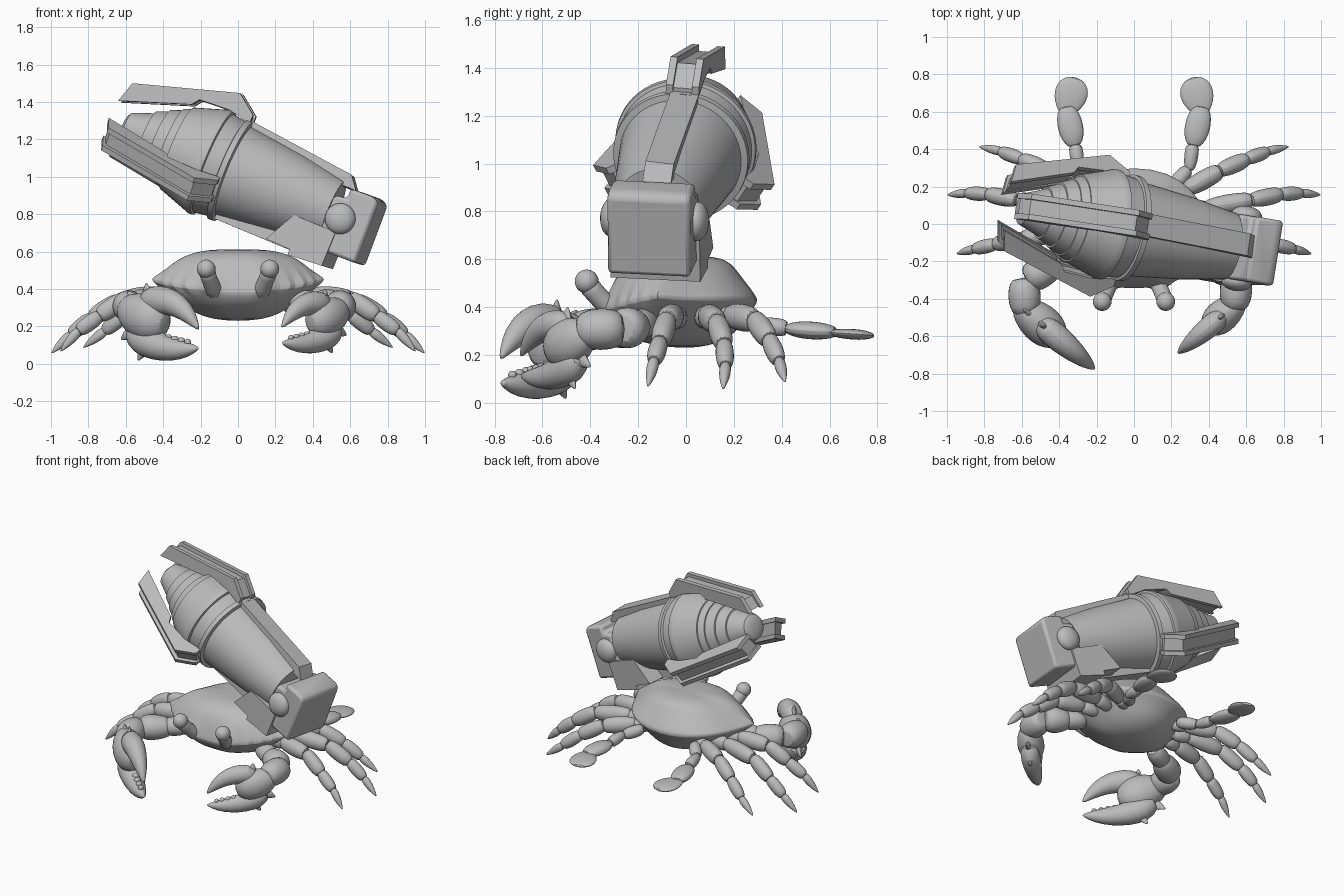
import bpy, bmesh
from math import sin, cos, pi, radians
from mathutils import Vector, Matrix

if "Cube" in bpy.data.objects:
    bpy.data.objects.remove(bpy.data.objects["Cube"])

grey = bpy.data.materials.new("plain_grey")
grey.use_nodes = True
grey.diffuse_color = (0.5, 0.5, 0.5, 1)
grey.node_tree.nodes["Principled BSDF"].inputs["Base Color"].default_value = (0.5, 0.5, 0.5, 1)
parts = []


def finish(name, bm, matrix=None, subsurf=0, bevel=0):
    """Turn a bmesh into a named object."""
    bmesh.ops.recalc_face_normals(bm, faces=bm.faces)
    mesh = bpy.data.meshes.new(name)
    bm.to_mesh(mesh)
    bm.free()
    mesh.materials.append(grey)
    ob = bpy.data.objects.new(name, mesh)
    bpy.context.collection.objects.link(ob)
    if matrix:
        ob.matrix_world = matrix
    if subsurf:
        mod = ob.modifiers.new("Smooth", 'SUBSURF')
        mod.levels = mod.render_levels = subsurf
    if bevel:
        mod = ob.modifiers.new("Bevel", 'BEVEL')
        mod.width, mod.segments = bevel, 2
    parts.append(ob)


def bridge(bm, rings):
    """Skin a list of equal rings and cap both ends."""
    n = len(rings[0])
    for a, b in zip(rings, rings[1:]):
        for i in range(n):
            bm.faces.new((a[i], a[(i + 1) % n], b[(i + 1) % n], b[i]))
    bm.faces.new(rings[0])
    bm.faces.new(rings[-1])


def sweep(name, path, side=1.0, up=1.0, n=12):
    """Round tube through (point, radius) pairs."""
    bm = bmesh.new()
    pts = [Vector(p) for p, r in path]
    rings = []
    for i, (p, r) in enumerate(path):
        t = (pts[min(i + 1, len(pts) - 1)] - pts[max(i - 1, 0)]).normalized()
        s = t.cross(Vector((0, 0, 1))).normalized()
        u = s.cross(t)
        rings.append([bm.verts.new(pts[i] + s * (r * side * cos(a)) + u * (r * up * sin(a)))
                      for a in (2 * pi * k / n for k in range(n))])
    bridge(bm, rings)
    finish(name, bm, subsurf=1)


def segment(name, a, b, shape, overlap=0, **kw):
    """One limb segment: radii spread evenly from a to b, starting a little before a."""
    a, b = Vector(a), Vector(b)
    a = a - (b - a) * overlap
    m = len(shape) - 1
    sweep(name, [(a.lerp(b, i / m), r) for i, r in enumerate(shape)], **kw)


def ball(name, loc, r, scale=(1, 1, 1), matrix=None):
    bm = bmesh.new()
    bmesh.ops.create_uvsphere(bm, u_segments=24, v_segments=14, radius=r)
    bmesh.ops.scale(bm, vec=scale, verts=bm.verts)
    bmesh.ops.translate(bm, vec=loc, verts=bm.verts)
    finish(name, bm, matrix)


def extrude(name, profile, y0, y1, matrix, bevel=0):
    """Flat plate: profile in local x and z, thickness in local y."""
    bm = bmesh.new()
    bridge(bm, [[bm.verts.new((x, y, z)) for x, z in profile] for y in (y0, y1)])
    finish(name, bm, matrix, bevel=bevel)


# Shell: toothed rim outline that fades to a smooth one above and below
half = [(.08, -.335), (.13, -.365), (.2, -.335), (.22, -.30), (.3, -.29), (.3, -.25),
        (.37, -.245), (.37, -.205), (.42, -.195), (.42, -.155), (.49, -.135), (.435, -.05),
        (.39, .07), (.32, .19), (.19, .285)]
toothed = [(0, -.35)] + half + [(0, .315)] + [(-x, y) for x, y in reversed(half)]
smooth = [Vector(p) for p in toothed]
for step in range(3):
    smooth = [(smooth[i - 1] + smooth[i] * 2 + smooth[(i + 1) % len(smooth)]) / 4 for i in range(len(smooth))]
bm = bmesh.new()
rings = []
for sx, sy, z in [(.05, .05, .23), (.3, .35, .237), (.5, .65, .265), (.7, .9, .32), (.84, .98, .365)]:
    rings.append([bm.verts.new((x * sx, y * sy, z)) for x, y in smooth])
for s in (1, .98, .94, .87, .78, .65, .45, .25, .05):
    ring = []
    for p, q in zip(toothed, smooth):
        x, y = q.lerp(Vector(p), max(0, (s - .85) / .15))
        rim = .38 + .065 * (abs(x) / .46) ** 2 + .04 * max(0, y / .31)
        power = 3 + 3 * abs(y) / Vector((x, y)).length
        ring.append(bm.verts.new((x * s, y * s, rim + (.612 - rim) * (1 - s ** power))))
    rings.append(ring)
bridge(bm, rings)
finish("shell", bm, subsurf=1)

# Walking legs: joint positions on the +x side
legs = {
    "front_leg": [(.3, -.03, .35), (.41, -.05, .365), (.61, -.08, .345), (.75, -.11, .25), (.86, -.135, .17), (.95, -.16, .065)],
    "middle_leg": [(.28, .07, .35), (.4, .09, .365), (.64, .13, .335), (.79, .16, .24), (.9, .165, .15), (1, .155, .055)],
    "rear_leg": [(.2, .15, .36), (.29, .19, .365), (.47, .29, .345), (.61, .35, .26), (.72, .39, .17), (.83, .415, .085)],
}
shapes = [(.035, .048, .052, .045), (.04, .056, .06, .058, .048), (.04, .051, .054, .052, .042),
          (.035, .043, .045, .042, .032), (.027, .03, .021, .003)]
# Hand layout: (forward, height, radius)
palm = [(-.05, .06, .03), (-.02, .05, .08), (.06, .02, .125), (.15, -.01, .135), (.22, -.03, .11), (.27, -.04, .05)]
upper_finger = [(.1, .07, .05), (.17, .09, .085), (.27, .09, .08), (.36, .06, .066), (.44, 0, .043), (.5, -.07, .006)]
lower_finger = [(.02, -.06, .06), (.1, -.125, .088), (.2, -.155, .082), (.31, -.175, .066), (.42, -.175, .043), (.5, -.165, .006)]
spikes = [((.14, .1), (.13, .185)), ((.05, .08), (0, .14)), ((.03, -.08), (-.05, -.12)), ((.12, -.16), (.07, -.235))]

for sx, tag in ((1, "left"), (-1, "right")):
    def m(p):
        return (p[0] * sx, p[1], p[2])

    for name, joints in legs.items():
        for i, shape in enumerate(shapes):
            segment(f"{tag}_{name}_{i + 1}", m(joints[i]), m(joints[i + 1]), shape, overlap=.15, side=.9)

    # Swimming leg with a flat paddle
    segment(f"{tag}_swim_hip", m((.2, .19, .36)), m((.295, .3, .325)), (.03, .045, .042, .035))
    segment(f"{tag}_swim_shin", m((.295, .28, .33)), m((.315, .43, .31)), (.025, .037, .04, .036))
    segment(f"{tag}_swim_thigh", m((.315, .41, .31)), m((.365, .635, .295)), (.035, .066, .072, .066, .04), up=.55)
    segment(f"{tag}_paddle", m((.37, .58, .295)), m((.31, .785, .28)), (.03, .066, .088, .094, .085, .04), up=.25)

    # Eyes on flared stalks
    sweep(f"{tag}_eye_stalk", [(m((.12, -.29, .37)), .05), (m((.135, -.335, .41)), .045),
                               (m((.16, -.39, .47)), .043), (m((.168, -.415, .502)), .052)])
    ball(f"{tag}_eye", m((.17, -.415, .507)), .05)

    # Claw arm
    k, pivot = (1, Vector((.59, -.455, .25))) if sx < 0 else (.83, Vector((.55, -.425, .25)))
    segment(f"{tag}_shoulder", m((.28, -.15, .34)), m((.44, -.22, .32)), (.05, .065, .068, .06))
    segment(f"{tag}_upper_arm", m((.38, -.19, .32)), m(pivot + Vector((-.01, .15, .06))), (.05, .076, .088, .092, .07))
    segment(f"{tag}_wrist", m(pivot + Vector((0, .17, .06))), m(pivot + Vector((-.01, -.04, .055))),
            (.065, .088, .092, .085, .06))

    def hand(f, z):
        return m(pivot + Vector((-.765 * f, -.645 * f, z)) * k)

    for name, path, side in (("palm", palm, .85), ("upper_finger", upper_finger, .9), ("lower_finger", lower_finger, .95)):
        sweep(f"{tag}_{name}", [(hand(f, z), r * k) for f, z, r in path], side=side)
    for (f0, z0), (f1, z1) in spikes:
        segment(f"{tag}_claw_spike", hand(f0, z0), hand(f1, z1), (.05 * k, .03 * k, .004), side=.6, n=8)
    for i in range(5):
        ball(f"{tag}_claw_tooth", hand(.24 + .045 * i, -.11 - .006 * i), (.026 - .002 * i) * k)

# Cannon frame: local x runs to the muzzle, local z is up
u = Vector((-.913, .164, .374)).normalized()
v = (Vector((0, 0, 1)) - u * u.z).normalized()
frame = Matrix((u, v.cross(u), v)).transposed().to_4x4()
frame.translation = (-.15, 0, 1.08)


def roll(deg):
    return frame @ Matrix.Rotation(radians(deg), 4, 'X')


# Turned barrel and stepped muzzle
profile = [(.505, .01), (.505, .06), (.49, .085), (.37, .13), (.37, .14), (.3, .168), (.3, .178),
           (.235, .202), (.235, .21), (.19, .228), (.19, .236), (.02, .292), (0, .299), (-.02, .297),
           (-.025, .283), (-.105, .272), (-.11, .287), (-.14, .285), (-.145, .258), (-.47, .222),
           (-.72, .18), (-.72, .01)]
bm = bmesh.new()
bridge(bm, [[bm.verts.new((x, r * cos(a), r * sin(a))) for a in (2 * pi * i / 56 for i in range(56))]
            for x, r in profile])
finish("barrel", bm, frame)

# Three gripping arms: sunken core with raised rails
grip = [(-.13, .27), (-.13, .318), (-.02, .4), (.54, .23), (.575, .115), (.2, .245), (.17, .285), (0, .295)]
core = [(-.12, .275), (-.12, .303), (-.02, .375), (.53, .205), (.56, .125), (.2, .255), (.17, .295), (0, .305)]
for name, angle in (("top", 5), ("back", 125), ("front", -112)):
    extrude(f"{name}_grip_core", core, -.045, .045, roll(angle))
    for y in (-.07, .04):
        extrude(f"{name}_grip_rail", grip, y, y + .03, roll(angle))

# Long ribs on the barrel
extrude("top_rib", [(-.12, .25), (-.12, .285), (-.745, .22), (-.8, .15), (-.7, .15)], -.06, .06, roll(7))
extrude("lower_rib", [(-.15, .22), (-.15, .272), (-.62, .275), (-.62, .18)], -.07, .07, roll(184))

# Rear housing, stepped lower cover and side domes
extrude("rear_housing", [(-.72, -.21), (-.72, .09), (-.79, .1), (-.79, .155), (-.92, .16),
                         (-.955, .14), (-.965, -.205)], -.175, .175, roll(3), bevel=.018)
extrude("lower_cover", [(-.47, -.265), (-.56, -.09), (-.71, -.09), (-.805, -.09), (-.805, -.285),
                        (-.61, -.3), (-.61, -.268)], -.19, .19, roll(3))
for y in (-.18, .18):
    ball("side_dome", (-.8, y, -.015), .083, (1, .6, 1), roll(3))

# Smooth shading with crisp edges
bpy.ops.object.select_all(action='DESELECT')
for ob in parts:
    ob.select_set(True)
bpy.context.view_layer.objects.active = parts[0]
bpy.ops.object.shade_smooth_by_angle(angle=radians(32))
